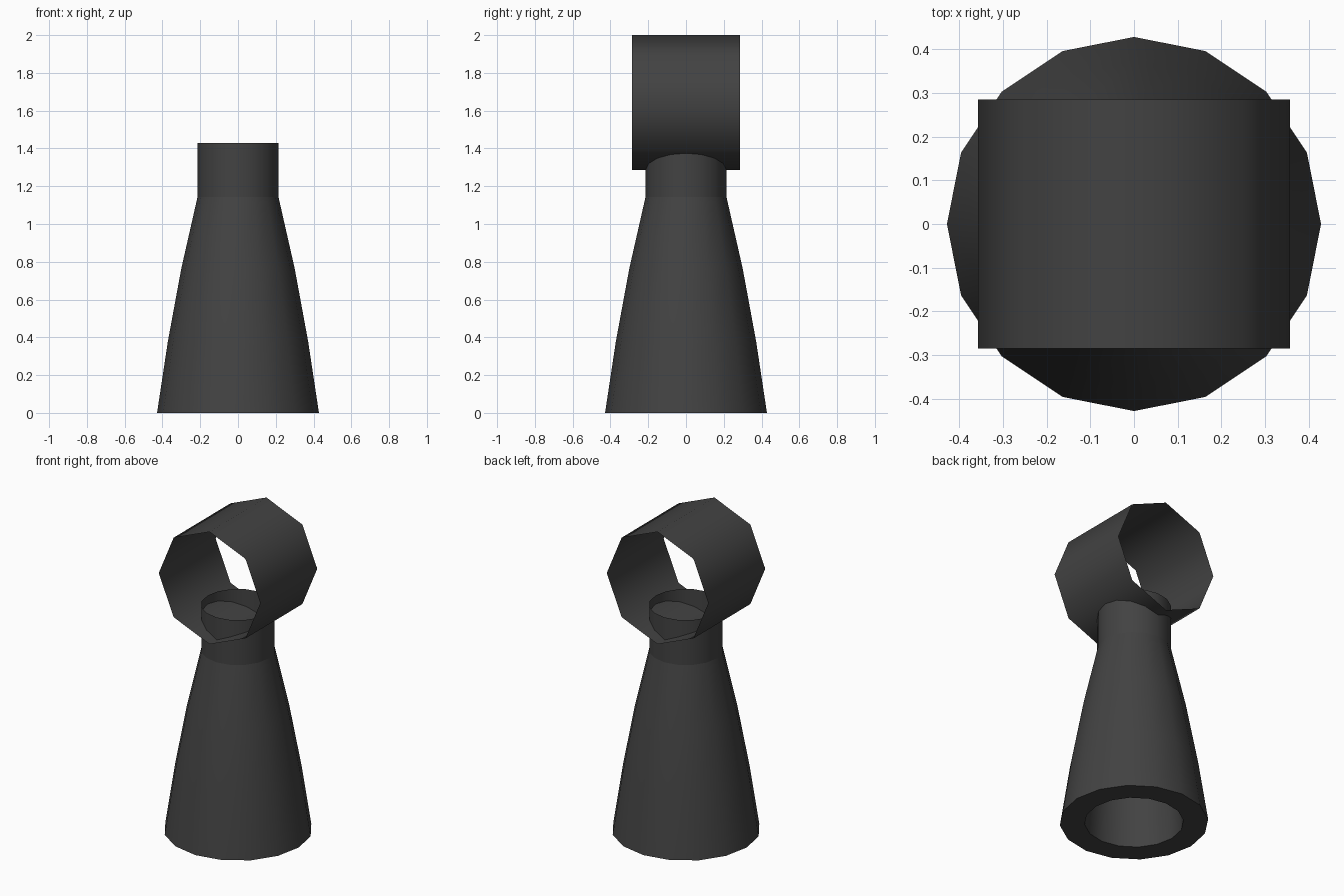
import bpy, bmesh, math

if "Cube" in bpy.data.objects:
    bpy.data.objects.remove(bpy.data.objects["Cube"])

U = 1 / 7  # module that all sizes are multiples of

mat = bpy.data.materials.new("dark grey")
mat.diffuse_color = (0.055, 0.055, 0.055, 1)
mat.use_nodes = True
mat.node_tree.nodes["Principled BSDF"].inputs["Base Color"].default_value = mat.diffuse_color


def lathe(name, profile, sides, axis="Z", centre=(0, 0, 0), smooth=40):
    """Open surface of revolution through (radius, height) points."""
    bm = bmesh.new()
    rings = []
    for r, h in profile:
        ring = []
        for i in range(sides):
            a = 2 * math.pi * i / sides
            c, s = r * math.cos(a), r * math.sin(a)
            p = (c, s, h) if axis == "Z" else (c, h, -s)
            ring.append(bm.verts.new([p[k] + centre[k] for k in range(3)]))
        rings.append(ring)
    for lo, hi in zip(rings, rings[1:]):
        for i in range(sides):
            j = (i + 1) % sides
            bm.faces.new((lo[i], lo[j], hi[j], hi[i]))
    mesh = bpy.data.meshes.new(name)
    bm.to_mesh(mesh)
    bm.free()
    mesh.materials.append(mat)
    obj = bpy.data.objects.new(name, mesh)
    bpy.context.collection.objects.link(obj)
    bpy.ops.object.select_all(action="DESELECT")
    obj.select_set(True)
    bpy.context.view_layer.objects.active = obj
    bpy.ops.object.shade_smooth_by_angle(angle=math.radians(smooth))
    return obj


# Hollow flared body: inner bore, flat foot, gently bowed outside
lathe("body", [(1.5 * U, 8 * U), (2 * U, 0), (3 * U, 0),
               (0.371, 0.38), (0.3, 0.765), (1.5 * U, 8 * U)], 16)

# Thin open neck that pokes into the ring
lathe("neck", [(1.5 * U, 8 * U), (1.5 * U, 10 * U)], 16)

# Thin eight-sided ring lying along y
lathe("top_ring", [(2.5 * U, -2 * U), (2.5 * U, 2 * U)], 8, "Y",
      (0, 0, 11.5 * U), 60)
